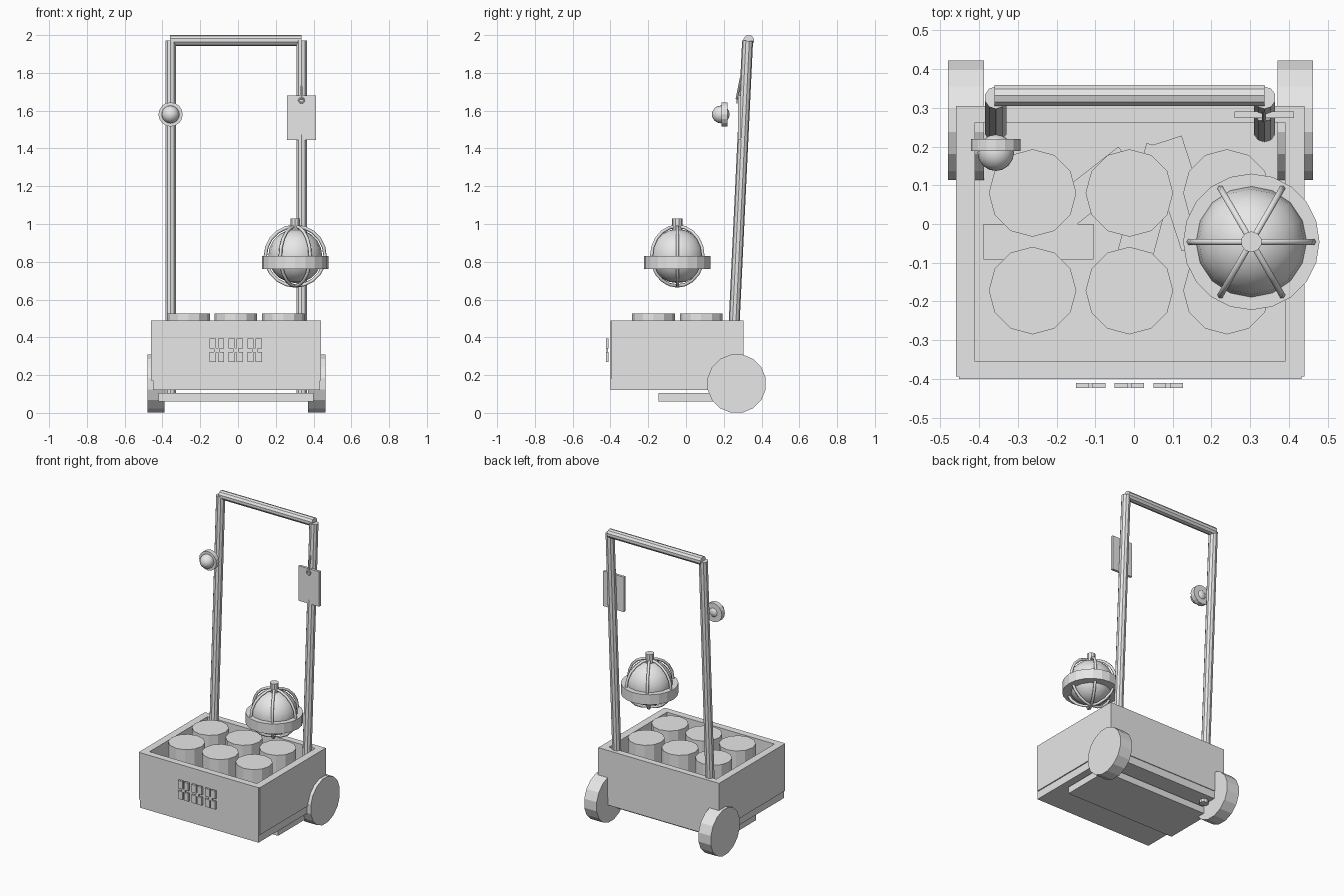
import bpy
from math import pi, radians
from mathutils import Vector

cube = bpy.data.objects.get("Cube")
if cube:
    bpy.data.objects.remove(cube, do_unlink=True)

GREY = (0.8, 0.8, 0.8, 1)
mat = bpy.data.materials.new("plain_grey")
mat.use_nodes = True
mat.diffuse_color = GREY
mat.node_tree.nodes["Principled BSDF"].inputs["Base Color"].default_value = GREY


def finish(name, smooth=False):
    ob = bpy.context.object
    ob.name = name
    ob.data.materials.append(mat)
    for p in ob.data.polygons:
        p.use_smooth = smooth
    return ob


def box(name, x, y, z, turn=0):
    """Box from its (low, high) limits on each axis, turned about its own centre."""
    lim = (x, y, z)
    bpy.ops.mesh.primitive_cube_add(size=1, location=[(a + b) / 2 for a, b in lim],
                                    rotation=(0, 0, turn))
    ob = finish(name)
    ob.scale = [b - a for a, b in lim]
    return ob


def rod(name, start, end, radius, sides):
    """Flat-sided cylinder between two points."""
    a, b = Vector(start), Vector(end)
    bpy.ops.mesh.primitive_cylinder_add(vertices=sides, radius=radius, depth=(b - a).length,
                                        location=(a + b) / 2)
    ob = finish(name)
    # half a step of turn, so that a flat side faces outward
    for v in ob.data.vertices:
        c, s = v.co.x, v.co.y
        co = Vector((c, s, v.co.z))
        co.rotate(Vector((0, 0, 1)).rotation_difference(Vector((0, 0, 1))))
        v.co = co
    ob.rotation_euler = (b - a).to_track_quat('Z', 'Y').to_euler()
    return ob


def ball(name, centre, radius, segments, rings):
    bpy.ops.mesh.primitive_uv_sphere_add(segments=segments, ring_count=rings,
                                         radius=radius, location=centre)
    return finish(name, True)


def ring(name, centre, major, minor, rotation, steps):
    bpy.ops.mesh.primitive_torus_add(location=centre, rotation=rotation, major_radius=major,
                                     minor_radius=minor, major_segments=steps, minor_segments=6)
    return finish(name, True)


# Open crate: floor tray and four walls
box("crate_floor", (-0.45, 0.433), (-0.4, 0.3), (0.12, 0.18))
WALL = (0.172, 0.49)
box("crate_front_wall", (-0.452, 0.432), (-0.4, -0.355), WALL)
box("crate_back_wall", (-0.452, 0.432), (0.262, 0.305), WALL)
box("crate_right_wall", (-0.46, -0.41), (-0.394, 0.305), WALL)
box("crate_left_wall", (0.39, 0.44), (-0.394, 0.305), WALL)

# Plate under the crate
box("under_plate", (-0.42, 0.4), (-0.145, 0.2), (0.06, 0.105))

# Six canisters
for i, x in enumerate((-0.262, -0.012, 0.24)):
    for j, y in enumerate((-0.172, 0.08)):
        rod(f"canister_{i}_{j}", (x, y, 0.18), (x, y, 0.525), 0.113, 12)

# Loose bricks on the crate floor
for i, (x, y, deg) in enumerate(((-0.247, -0.046, 0), (-0.124, 0.076, 38),
                                 (0.123, 0.079, -72), (0.04, 0.06, 75))):
    box(f"brick_{i}", (x - 0.142, x + 0.142), (y - 0.046, y + 0.046),
        (0.18, 0.26), radians(deg))

# Front badge: three pairs of upright tabs in two rows, joined by small links
for i in range(3):
    x = -0.15 + 0.1 * i
    for j, z in enumerate((0.27, 0.34)):
        for k in range(2):
            left = x + 0.043 * k
            box(f"badge_tab_{i}_{j}_{k}", (left, left + 0.033), (-0.424, -0.41), (z, z + 0.053))
    box(f"badge_link_{i}", (x + 0.024, x + 0.052), (-0.422, -0.412), (0.32, 0.343))

# Wheels
for side, x in (("right", -0.48), ("left", 0.37)):
    wheel = rod(f"{side}_wheel", (x, 0.268, 0.155), (x + 0.092, 0.268, 0.155), 0.157, 16)
    wheel.rotation_euler.rotate_axis('Z', pi / 16)

# Leaning handle frame
for side, x in (("right", -0.357), ("left", 0.337)):
    rod(f"{side}_handle_post", (x, 0.237, 0.1), (x, 0.326, 1.97), 0.029, 10)
rod("handle_bar", (-0.36, 0.332, 1.972), (0.337, 0.332, 1.972), 0.029, 10)

# Round lamp in front of the right post
rod("lamp_rim", (-0.357, 0.22, 1.58), (-0.357, 0.188, 1.58), 0.064, 16)
dome = ball("lamp_dome", (-0.357, 0.184, 1.58), 0.047, 16, 8)
dome.rotation_euler.x = pi / 2

# Hanging tag with loop and cord on the left post
box("tag", (0.259, 0.413), (0.274, 0.291), (1.445, 1.68))
ring("tag_loop", (0.336, 0.27, 1.655), 0.014, 0.004, (pi / 2, 0, 0), 12)
rod("tag_cord", (0.336, 0.268, 1.66), (0.336, 0.298, 1.81), 0.006, 6)

# Caged globe floating above the crate
GX, GY, GZ = 0.303, -0.046, 0.83
ball("globe", (GX, GY, GZ), 0.143, 16, 10)
rod("globe_band", (GX, GY, 0.762), (GX, GY, 0.83), 0.176, 20)
rod("globe_cap", (GX, GY, 0.96), (GX, GY, 1.03), 0.027, 10)
for i in range(3):
    ring(f"globe_rib_{i}", (GX, GY, GZ), 0.158, 0.009, (pi / 2, 0, i * pi / 3), 20)
